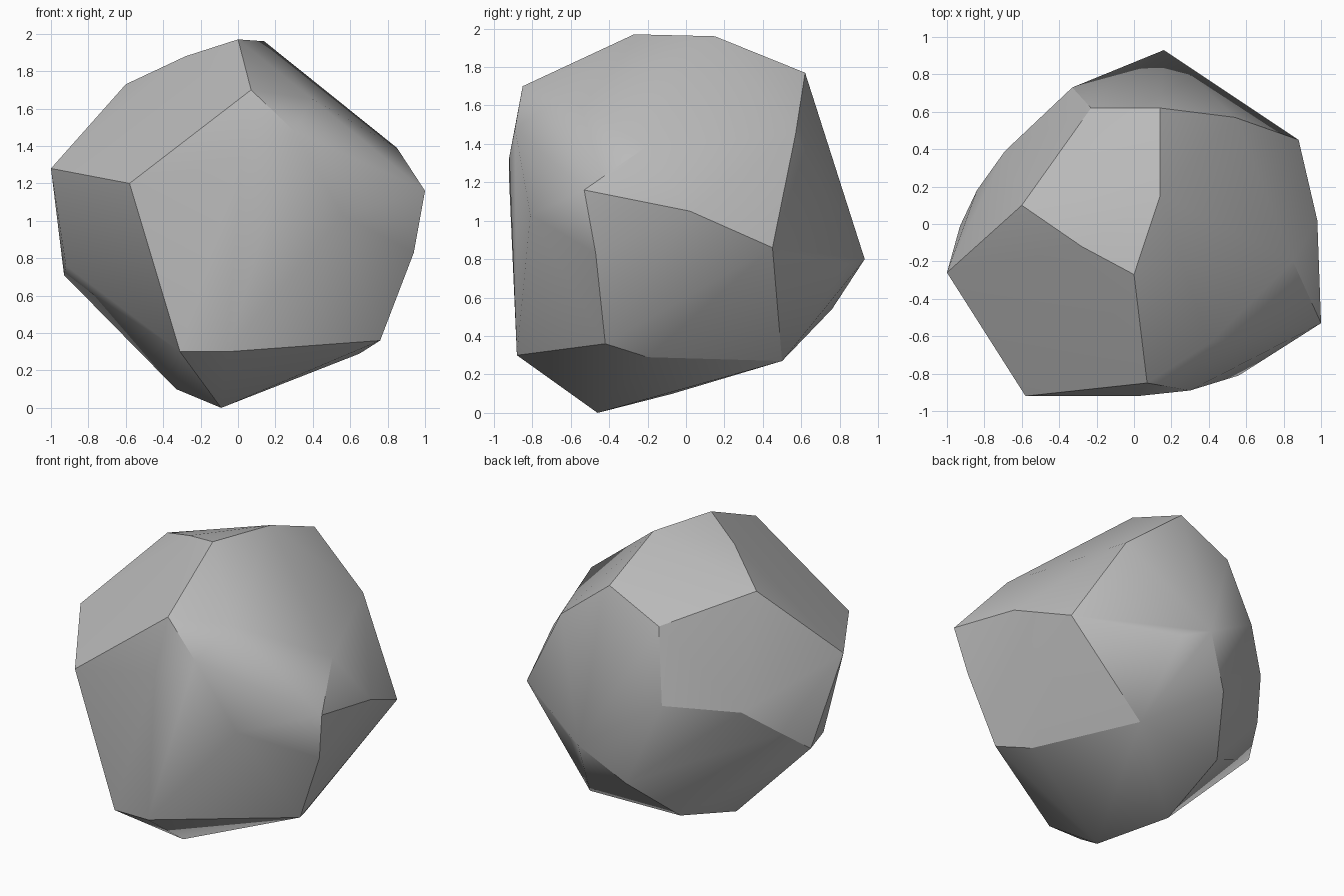
import bpy
import bmesh
from math import radians
from mathutils import Vector

# Remove the default cube
default_cube = bpy.data.objects.get("Cube")
if default_cube:
    bpy.data.objects.remove(default_cube, do_unlink=True)

UNIT = 0.01  # corners are given in hundredths


def make_material(name, colour):
    material = bpy.data.materials.new(name)
    material.use_nodes = True
    material.diffuse_color = colour
    shader = next(n for n in material.node_tree.nodes if n.type == "BSDF_PRINCIPLED")
    shader.inputs["Base Color"].default_value = colour
    shader.inputs["Roughness"].default_value = 0.9
    return material


def make_boulder(name, corner_groups, material, sharp_angle):
    """Wrap a tight convex skin around the groups of corners."""
    bm = bmesh.new()
    for group in corner_groups:
        for corner in group:
            bm.verts.new(Vector(corner) * UNIT)
    hull = bmesh.ops.convex_hull(bm, input=bm.verts[:], use_existing_faces=False)

    # Drop corners that fell inside the skin
    inside = {g for g in hull["geom_interior"] if isinstance(g, bmesh.types.BMVert)}
    bmesh.ops.delete(bm, geom=list(inside), context="VERTS")

    # Merge triangles that lie in one plane into broad facets
    bmesh.ops.dissolve_limit(bm, angle_limit=radians(1.5),
                             verts=bm.verts[:], edges=bm.edges[:])
    bmesh.ops.recalc_face_normals(bm, faces=bm.faces[:])

    mesh = bpy.data.meshes.new(name)
    bm.to_mesh(mesh)
    bm.free()
    mesh.materials.append(material)
    boulder = bpy.data.objects.new(name, mesh)
    bpy.context.collection.objects.link(boulder)

    # Soften shallow creases and keep the strong ridges
    bpy.ops.object.select_all(action="DESELECT")
    boulder.select_set(True)
    bpy.context.view_layer.objects.active = boulder
    bpy.ops.object.shade_smooth_by_angle(angle=sharp_angle)
    return boulder


# Corners of the stone, from the top down
crown = [(0, -27, 197), (14, 15, 196), (-28, -12, 188), (-60, 10, 173),
         (14, 62, 177), (-23, 62, 159), (7, -85, 170), (40, -64, 165)]
shoulder = [(30, -89, 148), (54, 57, 145), (85, -20, 139), (2, -92, 133),
            (-100, -26, 128), (-58, -92, 120), (100, -53, 116)]
belly = [(-33, 73, 112), (98, 2, 105), (-69, 39, 104), (56, -81, 103),
         (88, 45, 86), (-84, 18, 86), (94, -47, 83), (16, 93, 80),
         (30, 82, 77), (-92, -16, 76), (-93, -1, 71)]
base = [(-8, 76, 54), (76, -42, 36), (-31, -88, 30), (-6, -88, 30),
        (65, -20, 29), (37, 50, 27), (-28, 46, 26), (-33, -7, 10),
        (-9, -46, 0)]

stone_grey = make_material("stone grey", (0.5, 0.5, 0.5, 1))
make_boulder("boulder", [crown, shoulder, belly, base], stone_grey, radians(30))
